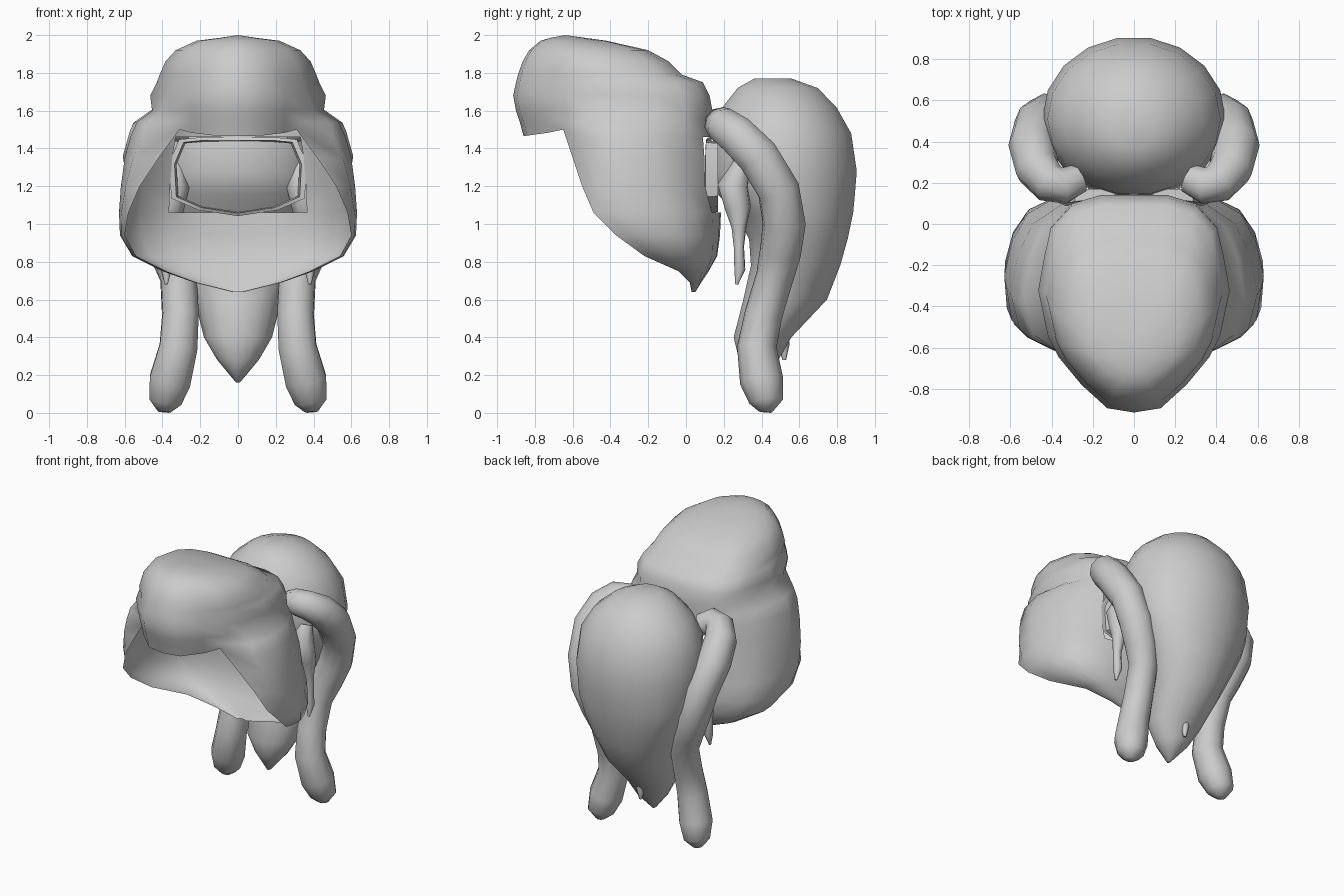
import bpy, bmesh, math
from mathutils import Vector

if "Cube" in bpy.data.objects:
    bpy.data.objects.remove(bpy.data.objects["Cube"])

grey = bpy.data.materials.new("grey_skin")
grey.diffuse_color = (0.6, 0.6, 0.6, 1)
grey.use_nodes = True
grey.node_tree.nodes["Principled BSDF"].inputs["Base Color"].default_value = grey.diffuse_color


def finish(bm, name, angle):
    """Turn a bmesh into a smooth-shaded grey object."""
    bmesh.ops.recalc_face_normals(bm, faces=bm.faces)
    me = bpy.data.meshes.new(name)
    bm.to_mesh(me)
    bm.free()
    me.materials.append(grey)
    ob = bpy.data.objects.new(name, me)
    bpy.context.collection.objects.link(ob)
    bpy.ops.object.select_all(action='DESELECT')
    ob.select_set(True)
    bpy.context.view_layer.objects.active = ob
    bpy.ops.object.shade_smooth_by_angle(angle=math.radians(angle))
    return ob


def loft(name, rings, angle=50, caps=True):
    """Skin a list of closed rings and optionally cap both ends."""
    bm = bmesh.new()
    loops = [[bm.verts.new(p) for p in r] for r in rings]
    n = len(loops[0])
    for a, b in zip(loops, loops[1:]):
        for i in range(n):
            j = (i + 1) % n
            bm.faces.new((a[i], a[j], b[j], b[i]))
    if caps:
        bm.faces.new(loops[0][::-1])
        bm.faces.new(loops[-1])
    return finish(bm, name, angle)


def circle(n):
    return [(math.cos(2 * math.pi * i / n), math.sin(2 * math.pi * i / n)) for i in range(n)]


def tube(name, path, n=10):
    """Tapered round limb along (x, y, z, radius) points."""
    pts = [Vector(p[:3]) for p in path]
    rings = []
    u = Vector((0, 0, 1))
    for i, p in enumerate(path):
        t = (pts[min(i + 1, len(pts) - 1)] - pts[max(i - 1, 0)]).normalized()
        u = (u - t * u.dot(t)).normalized()
        v = t.cross(u)
        rings.append([pts[i] + (u * c + v * s) * p[3] for c, s in circle(n)])
    return loft(name, rings, 70)


# Teardrop body: z, front y, back y, half width
body = [(1.77, .36, .56, .10), (1.72, .27, .70, .22), (1.62, .19, .80, .34),
        (1.48, .14, .88, .42), (1.28, .12, .91, .445), (1.16, .16, .90, .43),
        (1.06, .26, .89, .41), (.92, .33, .86, .36), (.78, .34, .82, .30),
        (.60, .30, .75, .23), (.40, .25, .56, .18),
        (.28, .28, .49, .11), (.16, .34, .38, .01)]
loft("body", [[(w * c, (f + b) / 2 + (b - f) / 2 * s, z) for c, s in circle(18)]
              for z, f, b, w in body], 70)

# Small nub at the lower back
tube("tail_nub", [(0, .48, .45, .05), (0, .52, .36, .03), (0, .52, .28, .01)], 6)

# Head: one open shell, closed dome above the brow and flared hood below it
outline = [(0, 0), (.28, .02), (.55, .13), (.79, .26), (.90, .36), (1, .57),
           (.94, .72), (.87, .86), (.66, .96), (.36, 1), (0, 1)]
dome = [(1.985, -.72, .10, -.53), (1.97, -.77, .22, -.42), (1.92, -.83, .33, -.20),
        (1.86, -.865, .385, -.09), (1.79, -.89, .415, -.02), (1.75, -.90, .43, .09),
        (1.68, -.915, .465, .125), (1.60, -.90, .455, .14)]
# z, rim x, rim y, half width, back y
hood = [(1.54, .35, -.63, .535, .145), (1.46, .31, -.65, .57, .145), (1.35, .42, -.60, .60, .15),
        (1.20, .52, -.55, .62, .15), (1.06, .58, -.49, .63, .185), (.94, .60, -.37, .625, .18),
        (.83, .54, -.22, .56, .165), (.75, .38, -.04, .40, .12),
        (.69, .22, .02, .23, .08), (.64, .02, .03, .03, .05)]
RIM = 3


def dome_row(z, yf, w, yb):
    return [(w * x, yf + (yb - yf) * t, z) for x, t in outline]


def hood_row(z, xr, yr, w, yb):
    d = yb - yr
    side = [(xr, 0), (xr + .75 * (w - xr), .12), (w, .35), (.94 * w, .60),
            (.82 * w, .80), (.58 * w, .93), (.30 * w, .99), (0, 1)]
    return [(x, yr + d * t, z) for x, t in side]


rows = [dome_row(*r) for r in dome]
rows += [dome_row(z, yf, .45, .14)[:RIM] + hood_row(*h)
         for h, z, yf in ((hood[0], 1.54, -.88), (hood[1], 1.465, -.86))]
brow_end = len(rows) - 1
# lift the brow edge toward the sides
rows[-1] = [(x, y, z + (0, .003, .018, .04)[i] if i <= RIM else z)
            for i, (x, y, z) in enumerate(rows[-1])]
rows += [[None] * RIM + hood_row(*h) for h in hood[2:]]
bm = bmesh.new()
for s in (1, -1):
    grid = [[p and bm.verts.new((p[0] * s, p[1], p[2])) for p in r] for r in rows]
    top = bm.verts.new((0, -.64, 2))
    for a, b in zip(grid[0], grid[0][1:]):
        bm.faces.new((top, a, b))
    for r in range(len(grid) - 1):
        for c in range(0 if r < brow_end else RIM, len(outline) - 1):
            # neck opening at the back
            if brow_end <= r <= brow_end + 2 and c >= 8:
                continue
            bm.faces.new((grid[r][c], grid[r][c + 1], grid[r + 1][c + 1], grid[r + 1][c]))
bmesh.ops.remove_doubles(bm, verts=bm.verts, dist=.0005)
finish(bm, "head_shell", 60)

# Short neck collar joining the opening to the body
half = [(.20, 1.45), (.30, 1.44), (.35, 1.32), (.34, 1.14), (.20, 1.08)]
ring = [(0, 1.45)] + half + [(0, 1.05)] + [(-x, z) for x, z in reversed(half)]


def collar(y, k, bow=0):
    return [(x * k, y - bow * abs(x), 1.25 + (z - 1.25) * k) for x, z in ring]


loft("neck_collar", [collar(.145, 1.04, .13), collar(.13, .96, .08), collar(.17, .93)], 50, False)

# Paired limbs and claws
limb = [(.27, .22, 1.50, .075), (.34, .185, 1.53, .09), (.41, .20, 1.52, .098),
        (.47, .27, 1.47, .108), (.495, .38, 1.36, .115), (.465, .49, 1.18, .115),
        (.42, .52, 1.0, .115), (.36, .50, .85, .11), (.315, .47, .72, .10),
        (.305, .41, .52, .10), (.315, .375, .35, .105), (.36, .40, .17, .115),
        (.385, .425, .06, .09), (.39, .42, .005, .035)]
claw = [(.33, .30, 1.32, .05), (.34, .25, 1.20, .085), (.355, .275, 1.08, .07),
        (.37, .28, .98, .04), (.38, .28, .88, .028), (.38, .285, .76, .03),
        (.38, .268, .68, .008)]
for s, label in ((1, "right"), (-1, "left")):
    for part, path, n in (("limb", limb, 10), ("claw", claw, 8)):
        tube(f"{part}_{label}", [(s * x, y, z, r) for x, y, z, r in path], n)
